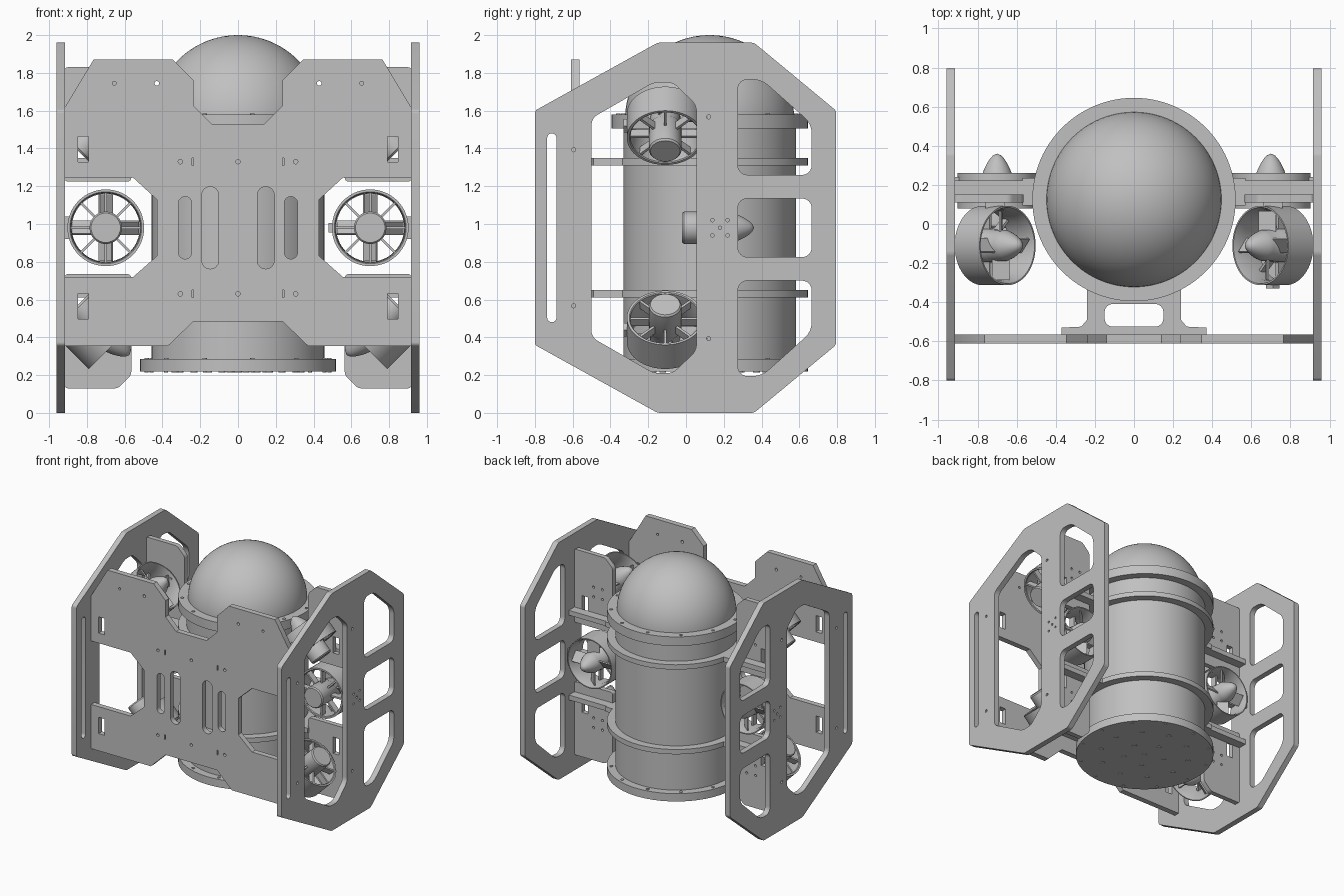
import bpy, bmesh
from math import sin, cos, pi, sqrt
from mathutils import Matrix, Vector

cube = bpy.data.objects.get("Cube")
if cube:
    bpy.data.objects.remove(cube)

grey = bpy.data.materials.new("plain_grey")
grey.use_nodes = True
GREY = (0.53, 0.53, 0.53, 1)
grey.diffuse_color = GREY
grey.node_tree.nodes["Principled BSDF"].inputs["Base Color"].default_value = GREY

MID = 0.98                # height of the frame's mirror plane
AXIS = 0.125              # y of the pressure hull's axis
IDENT = Matrix.Identity(4)
FLAT = IDENT
SIDE = Matrix(((0, 0, 1, 0), (1, 0, 0, 0), (0, 1, 0, 0), (0, 0, 0, 1)))
FRONT = Matrix(((1, 0, 0, 0), (0, 0, -1, 0), (0, 1, 0, 0), (0, 0, 0, 1)))


def finish(name, mesh, matrix=IDENT):
    mesh.materials.clear()
    mesh.materials.append(grey)
    mesh.shade_smooth()
    mesh.set_sharp_from_angle(angle=0.55)
    obj = bpy.data.objects.new(name, mesh)
    obj.matrix_world = matrix
    bpy.context.scene.collection.objects.link(obj)
    return obj


def from_bmesh(name, bm, matrix=IDENT):
    bmesh.ops.recalc_face_normals(bm, faces=bm.faces)
    mesh = bpy.data.meshes.new(name)
    bm.to_mesh(mesh)
    bm.free()
    return finish(name, mesh, matrix)


def rounded(points, r):
    """Polygon with every corner replaced by an arc of tangent length r."""
    pts, out = [Vector(p) for p in points], []
    for i, b in enumerate(pts):
        a, c = pts[i - 1] - b, pts[(i + 1) % len(pts)] - b
        d = min(r, a.length * 0.499, c.length * 0.499)
        p, q, w = b + a.normalized() * d, b + c.normalized() * d, sin(a.angle(c) / 2)
        for k in range(7):
            t = k / 6
            u, v, s = (1 - t) ** 2, 2 * w * t * (1 - t), t * t
            out.append((p * u + b * v + q * s) / (u + v + s))
    return out


def rect(x, y, w, h, r=0.0):
    pts = [(x - w / 2, y - h / 2), (x + w / 2, y - h / 2),
           (x + w / 2, y + h / 2), (x - w / 2, y + h / 2)]
    return rounded(pts, r) if r else pts


def circle(x, y, r, n=12):
    return [(x + r * cos(2 * pi * i / n), y + r * sin(2 * pi * i / n)) for i in range(n)]


def flip(points, about=MID):
    return [(p[0], 2 * about - p[1]) for p in points]


def plate(name, outline, holes, thick, plane, offset):
    """Flat sheet with holes, centred at the offset along its plane's normal."""
    curve = bpy.data.curves.new(name, "CURVE")
    curve.dimensions, curve.fill_mode, curve.extrude = "2D", "BOTH", thick / 2
    for loop in [outline] + holes:
        spline = curve.splines.new("POLY")
        spline.points.add(len(loop) - 1)
        for sp, p in zip(spline.points, loop):
            sp.co = (p[0], p[1], 0, 1)
        spline.use_cyclic_u = True
    tmp = bpy.data.objects.new(name + "_tmp", curve)
    bpy.context.scene.collection.objects.link(tmp)
    bpy.context.view_layer.update()
    mesh = bpy.data.meshes.new_from_object(
        tmp.evaluated_get(bpy.context.evaluated_depsgraph_get()))
    bpy.data.objects.remove(tmp)
    bm = bmesh.new()
    bm.from_mesh(mesh)
    bpy.data.meshes.remove(mesh)
    bmesh.ops.remove_doubles(bm, verts=bm.verts, dist=0.0001)
    return from_bmesh(name, bm, plane @ Matrix.Translation((0, 0, offset)))


def lathe(name, profile, matrix, closed=False, steps=64):
    bm = bmesh.new()
    vs = [bm.verts.new((r, 0, z)) for r, z in profile]
    es = [bm.edges.new(pair) for pair in zip(vs, vs[1:])]
    if closed:
        es.append(bm.edges.new((vs[-1], vs[0])))
    bmesh.ops.spin(bm, geom=vs + es, cent=(0, 0, 0), axis=(0, 0, 1), angle=2 * pi, steps=steps)
    bmesh.ops.remove_doubles(bm, verts=bm.verts, dist=0.0001)
    return from_bmesh(name, bm, matrix)


def add_box(bm, size, matrix):
    bmesh.ops.create_cube(bm, size=1, matrix=matrix @ Matrix.Diagonal((*size, 1)))


def radial_boxes(name, count, size, radius, height, pitch, matrix):
    bm = bmesh.new()
    for i in range(count):
        add_box(bm, size, Matrix.Rotation(2 * pi * i / count, 4, "Z")
                @ Matrix.Translation((radius, 0, height)) @ Matrix.Rotation(pitch, 4, "X"))
    return from_bmesh(name, bm, matrix)


def thruster(name, centre, direction):
    """Ducted propeller; the nose cone points along the direction."""
    m = Matrix.Translation(centre) @ Vector(direction).to_track_quat("Z", "Y").to_matrix().to_4x4()
    lathe(name + "_duct", [(0.185, -0.085), (0.19, -0.09), (0.203, -0.09), (0.203, 0.09),
                           (0.195, 0.09), (0.18, 0.03)], m, True)
    cone = [(0.08 * sqrt(1 - t * t) * (1 - 0.35 * t), 0.07 + 0.12 * t)
            for t in (0, 0.2, 0.4, 0.6, 0.8, 0.92, 1)]
    lathe(name + "_motor", [(0, -0.19), (0.078, -0.19), (0.086, -0.18), (0.086, -0.01),
                            (0.08, 0)] + cone, m, steps=32)
    radial_boxes(name + "_spokes", 8, (0.12, 0.014, 0.05), 0.134, -0.06, 0, m)
    radial_boxes(name + "_blades", 4, (0.11, 0.09, 0.01), 0.122, 0.04, 0.7, m)
    bm = bmesh.new()
    add_box(bm, (0.03, 0.05, 0.05), Matrix.Translation((0.205, 0, 0)))
    from_bmesh(name + "_cable_boss", bm, m)


# Pressure hull: tube, flanges, dome
hull = Matrix.Translation((0, AXIS, 0))
lathe("hull_tube", [(0, 0.225), (0.457, 0.225), (0.457, 1.55), (0, 1.55)], hull, steps=96)
for name, lo, hi in (("bottom_flange", 0.22, 0.285), ("top_flange", 1.505, 1.58)):
    lathe(name, [(0, lo), (0.52, lo), (0.52, hi), (0, hi)], hull, steps=96)
lathe("dome", [(0.448 * cos(pi / 48 * i), 1.552 + 0.448 * sin(pi / 48 * i))
               for i in range(25)], hull, steps=96)

# Flange bolts and end cap plugs
bm = bmesh.new()
spots = [(0.49, 12, 1.58, 0.012), (0.49, 12, 0.285, 0.012), (0.49, 12, 0.22, 0.01),
         (0.34, 10, 0.22, 0.018), (0.16, 5, 0.22, 0.018), (0, 1, 0.22, 0.02)]
for ring, count, z, r in spots:
    for i in range(count):
        a = 2 * pi * (i + 0.3) / count
        bmesh.ops.create_cone(bm, cap_ends=True, segments=12, radius1=r, radius2=r, depth=0.01,
                              matrix=Matrix.Translation((ring * cos(a), ring * sin(a), z)))
from_bmesh("flange_bolts", bm, hull)

# Hull clamps with a front foot and side arms
foot = [(-0.24, -0.3), (-0.24, -0.49), (-0.27, -0.525), (-0.37, -0.53), (-0.37, -0.57)]
foot += [(-x, y) for x, y in reversed(foot)]
for label, z in (("upper", 1.33), ("lower", 2 * MID - 1.33)):
    lathe(label + "_clamp_ring", [(0.45, z - 0.02), (0.52, z - 0.02), (0.52, z + 0.02),
                                  (0.45, z + 0.02)], hull, True, 96)
    plate(label + "_clamp_foot", foot, [rect(0, -0.467, 0.3, 0.115, 0.04)], 0.04, FLAT, z)
    bm = bmesh.new()
    for s in (-1, 1):
        add_box(bm, (0.46, 0.075, 0.04), Matrix.Translation((s * 0.725, 0.185, z)))
        add_box(bm, (0.1, 0.14, 0.04), Matrix.Translation((s * 0.52, 0.165, z)))
    from_bmesh(label + "_clamp_arms", bm)

# Side plates
outer = [(-0.8, 1.6), (-0.15, 1.96), (0.36, 1.96), (0.795, 1.6)]
outer += reversed(flip(outer))
front_window = [(-0.5, 1.56), (-0.17, 1.75), (-0.07, 1.75), (0.055, 1.63)]
front_window = rounded(front_window + list(reversed(flip(front_window))), 0.035)
rear_window = rounded([(0.275, 1.26), (0.665, 1.26), (0.665, 1.53), (0.4, 1.765),
                       (0.275, 1.765)], 0.05)
side_holes = [front_window, rear_window, flip(rear_window),
              rect(0.47, MID, 0.39, 0.31, 0.05), rect(-0.71, MID, 0.05, 1.0, 0.025)]
side_holes += [circle(y, MID + s * dz, 0.011) for s in (-1, 1)
               for y, dz in ((-0.595, 0.413), (0.12, 0.587))]
side_holes += [circle(0.18 + a, MID + b, 0.009) for a, b in
               ((0, 0), (0.04, 0.04), (-0.04, 0.04), (0.04, -0.04), (-0.04, -0.04))]
for label, s in (("left", 1), ("right", -1)):
    plate(label + "_side_plate", rounded(outer, 0.015), side_holes, 0.045, SIDE, s * 0.9375)

# Front plate
half = [(0.235, 0.485), (0.37, 0.355), (0.915, 0.355), (0.915, 0.72), (0.555, 0.72),
        (0.43, 0.83), (0.43, 1.13), (0.555, 1.245), (0.915, 1.245), (0.915, 1.62),
        (0.765, 1.87), (0.345, 1.87), (0.235, 1.76), (0.235, 1.625), (0.14, 1.53)]
outline = half + [(-x, z) for x, z in reversed(half)]
holes = [circle(0, MID + 0.35, 0.012), circle(0, MID - 0.35, 0.012)]
for s in (-1, 1):
    holes += [rect(s * 0.28, MID, 0.07, 0.33, 0.035), rect(s * 0.147, MID, 0.09, 0.435, 0.045),
              circle(s * 0.43, 1.745, 0.012), circle(s * 0.655, 1.745, 0.01)]
    for v in (-1, 1):
        holes += [rect(s * 0.82, MID + v * 0.415, 0.055, 0.135),
                  circle(s * 0.305, MID + v * 0.35, 0.012),
                  rect(s * 0.24, MID + v * 0.35, 0.008, 0.04)]
plate("front_plate", outline, holes, 0.045, FRONT, 0.5875)

# Thruster mounting plates behind the vertical thrusters, and the thrusters
for label, s in (("left", 1), ("right", -1)):
    mount = [(s * x, z) for x, z in ((0.92, 1.225), (0.565, 1.225), (0.565, 1.76),
                                     (0.635, 1.83), (0.92, 1.83))]
    slots = [rect(s * 0.82, MID + 0.415, 0.055, 0.135)]
    slots += [circle(s * 0.7 + a, 1.52 + b, 0.01) for a in (-0.04, 0.04) for b in (-0.04, 0.04)]
    for level, v in (("upper", 1), ("lower", -1)):
        shape = (lambda p: p) if v > 0 else flip
        plate(f"{label}_{level}_mount_plate", shape(rounded(mount, 0.02)),
              [shape(h) for h in slots], 0.04, FRONT, -0.13)
        thruster(f"{label}_{level}_thruster", (s * 0.71, -0.11, MID + v * 0.54), (-s, 0, v))
        bm = bmesh.new()
        add_box(bm, (0.1, 0.05, 0.1), Matrix.Translation((s * 0.71, 0.1, MID + v * 0.54)))
        from_bmesh(f"{label}_{level}_thruster_bracket", bm)
    thruster(f"{label}_middle_thruster", (s * 0.7, 0.17, MID), (0, 1, 0))
    bm = bmesh.new()
    add_box(bm, (0.03, 0.12, 0.12), Matrix.Translation((s * 0.905, 0.18, MID)))
    from_bmesh(label + "_middle_thruster_bracket", bm)
